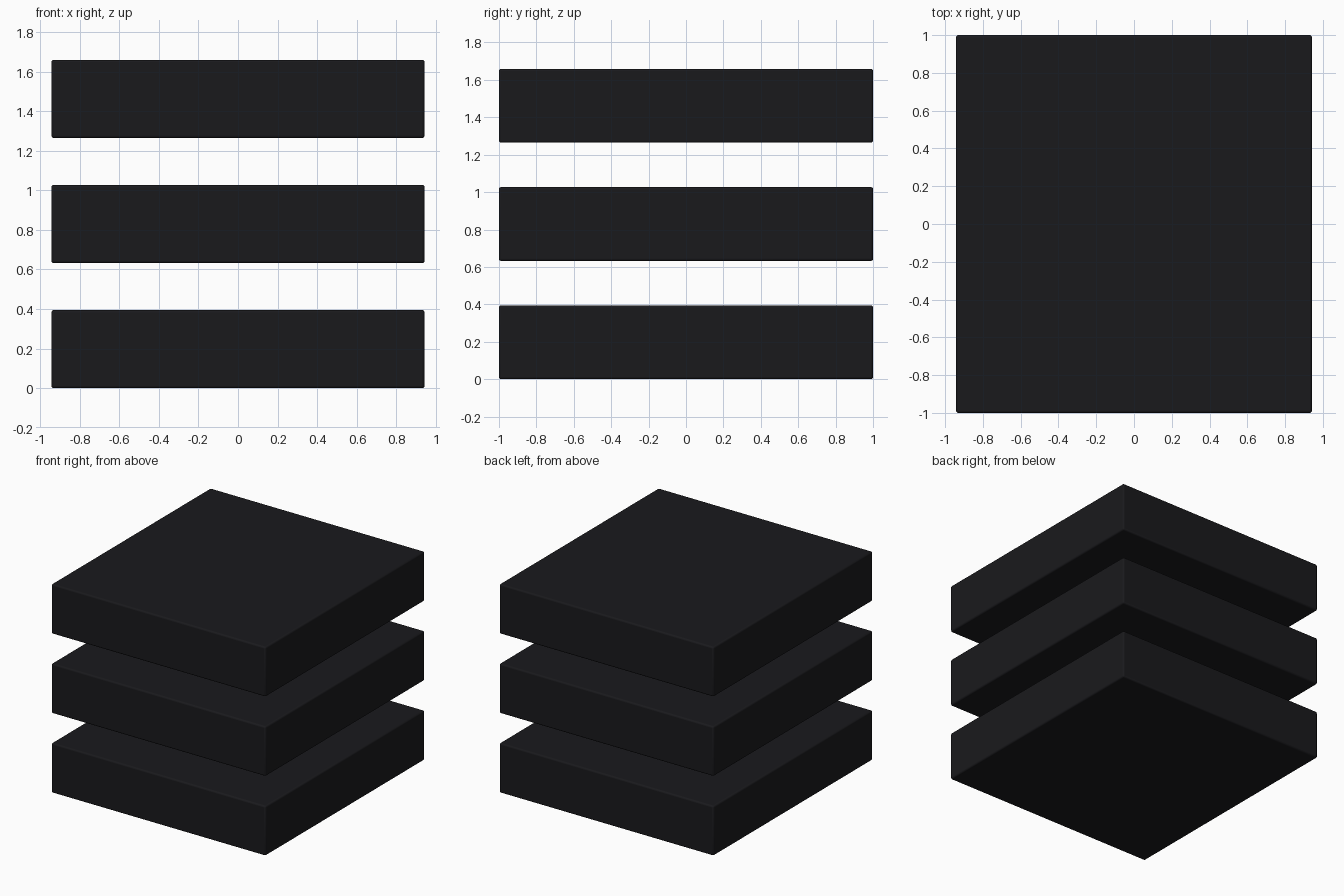
import bpy
import math

if "Cube" in bpy.data.objects:
    bpy.data.objects.remove(bpy.data.objects["Cube"])

WIDTH, DEPTH, HEIGHT, PITCH = 1.885, 2.0, 0.395, 0.632

# Near-black finish shared by all slabs
dark = bpy.data.materials.new("dark_finish")
dark.diffuse_color = (0.01, 0.01, 0.012, 1)
dark.use_nodes = True
dark.node_tree.nodes["Principled BSDF"].inputs["Base Color"].default_value = dark.diffuse_color


def slab(name, base_z):
    bpy.ops.mesh.primitive_cube_add(size=1, location=(0, 0, base_z + HEIGHT / 2))
    obj = bpy.context.object
    obj.name = name
    obj.scale = (WIDTH, DEPTH, HEIGHT)
    bpy.ops.object.transform_apply(location=False, rotation=False, scale=True)
    obj.data.materials.append(dark)
    # Softened edges
    bevel = obj.modifiers.new("soft_edges", "BEVEL")
    bevel.width = 0.012
    bevel.segments = 3
    bpy.ops.object.shade_smooth_by_angle(angle=math.radians(35))


# Three identical floating slabs, evenly stacked
for i, name in enumerate(("bottom_slab", "middle_slab", "top_slab")):
    slab(name, i * PITCH)
